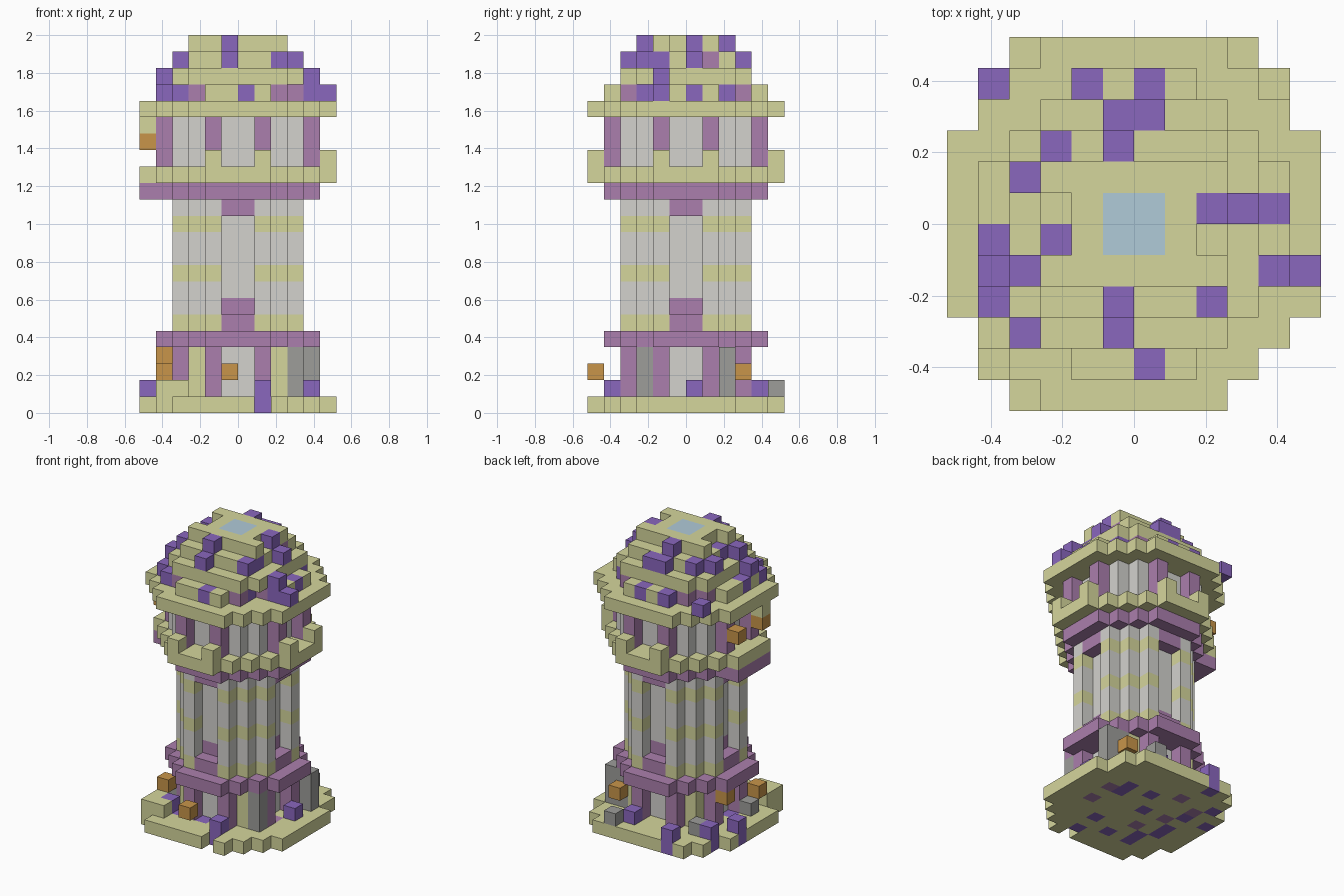
import bpy
import bmesh
import random

if "Cube" in bpy.data.objects:
    bpy.data.objects.remove(bpy.data.objects["Cube"], do_unlink=True)

LAYERS = 23
SIZE = 2 / LAYERS
COLUMNS = "abcdefghijkl"
HALF = len(COLUMNS) / 2


def srgb(code):
    channels = [int(code[n:n + 2], 16) / 255 for n in (0, 2, 4)]
    return [((c + 0.055) / 1.055) ** 2.4 if c > 0.04 else c / 12.92 for c in channels] + [1]


PALETTE = dict(khaki="d5d69c", purple="8a67be", mauve="ab7fad", pale_stone="d3d2ce",
               dark_stone="9d9d9a", amber="c8954a", glass="b0cbd9")
MATERIALS = {}
for label, code in PALETTE.items():
    mat = bpy.data.materials.new(label)
    mat.use_nodes = True
    mat.diffuse_color = srgb(code)
    mat.node_tree.nodes["Principled BSDF"].inputs["Base Color"].default_value = srgb(code)
    MATERIALS[label] = mat

# Every block of the tower: grid cell -> (part, colour)
blocks = {}


def centre(i, j):
    return i + 0.5 - HALF, HALF - j - 0.5


def cells(radius_sq, stretch=1.0):
    """Grid cells of a blocky disc."""
    for i in range(len(COLUMNS)):
        for j in range(len(COLUMNS)):
            x, y = centre(i, j)
            if x * x * stretch + y * y <= radius_sq:
                yield i, j


def disc(part, colour, layer, radius_sq, stretch=1.0):
    for i, j in cells(radius_sq, stretch):
        blocks[i, j, layer] = part, colour


def place(part, colour, layers, names):
    """Single blocks named by column letter then row letter, chessboard style."""
    for name in names.split():
        for k in layers:
            blocks[COLUMNS.index(name[0]), COLUMNS.index(name[1]), k] = part, colour


def remove(layers, names):
    for name in names.split():
        for k in layers:
            blocks.pop((COLUMNS.index(name[0]), COLUMNS.index(name[1]), k), None)


def walls(part, layers, radius, corner, bands=(), sills=(), lintels=(), pilasters=True):
    """Round wall with one recessed window on each of the four sides."""
    for k in layers:
        for i, j in cells(radius * radius * 0.92):
            x, y = centre(i, j)
            near, far = sorted((abs(x), abs(y)))
            front = far > radius - 1
            colour = "pale_stone"
            if near < 1:
                if front and k not in sills[:1] and k not in lintels:
                    continue
                if k in sills or k in lintels:
                    colour = "mauve"
            elif k in bands:
                colour = "khaki"
            elif pilasters and front and near < 2:
                colour = "mauve"
            elif not front:
                colour = corner
            blocks[i, j, k] = part, colour


# Base slab with worn blocks showing underneath
disc("base_slab", "khaki", 0, 43.5, 1.05)
remove([0], "kk jl hl")
rng = random.Random(4)
for i, j in cells(20):
    pick = rng.random()
    if pick < 0.27:
        blocks[i, j, 0] = "base_slab", "purple" if pick < 0.18 else "mauve"

# Lower room, shaft and upper room
walls("lower_room", range(1, 4), 4, "khaki")
disc("lower_ring", "mauve", 4, 23)
walls("shaft", range(5, 13), 4, "pale_stone", bands=(5, 8, 11), sills=(5, 6),
      lintels=(12,), pilasters=False)
disc("upper_ring", "mauve", 13, 23)
place("upper_ring", "mauve", [13], "ae af ag ah")
disc("balcony", "khaki", 14, 33)
remove([14], "bc cb bj ck jb kc jk kj")
place("balcony", "khaki", [15], "el hl le lh ea ha")
walls("upper_room", range(15, 18), 5, "pale_stone")
place("upper_room", "amber", [16], "ah ae")
place("upper_room", "khaki", [17], "ah")

# Eave and stepped dome
disc("eave", "khaki", 18, 37)
disc("dome", "khaki", 19, 23)
for i, j in cells(23):
    if max(map(abs, centre(i, j))) < 4:
        blocks[i, j, 19] = "dome", "mauve"
remove([19], "ji")
disc("dome", "khaki", 20, 18.6)
for name in "defghi":
    place("dome", "khaki", [21], " ".join(name + row for row in "defghi"))
    place("dome", "khaki", [22], " ".join(name + row for row in "efgh"))
remove([22], "df dg ig")
place("dome", "mauve", [21], "ie")
place("dome", "glass", [22], "ff gf fg gg")

# Purple blocks scattered over the dome
place("dome_blocks", "purple", [22], "fd fi if")
place("dome_blocks", "purple", [21], "ii ih jf fj fc gc dd dg ch ce")
place("dome_blocks", "purple", [20], "kh bh")
place("dome_blocks", "purple", [19], "kf lh kh gk cj bi bg bb eb gb ii jd")

# Rubble around the foot of the tower
place("rubble", "khaki", [1], "bk ck bj")
place("rubble", "purple", [0, 1], "hk ae bc da")
place("rubble", "purple", [1], "cj kf hb")
place("rubble", "dark_stone", range(1, 4), "jd kd ji")
place("rubble", "dark_stone", [1], "cc bh ia")
place("rubble", "amber", [2], "fl bi jc")
place("rubble", "amber", [3], "be")


def cube_face(axis, sign):
    """Corner offsets of one cube side, wound to face outwards."""
    corners = []
    for a, b in ((0, 0), (1, 0), (1, 1), (0, 1)):
        corner = [0, 0, 0]
        corner[axis] = int(sign > 0)
        corner[(axis + 1) % 3] = a
        corner[(axis + 2) % 3] = b
        corners.append(corner)
    return corners if sign > 0 else corners[::-1]


# Turn the blocks into one mesh per part, keeping only the outer faces
labels = list(PALETTE)
for part in dict.fromkeys(p for p, c in blocks.values()):
    bm = bmesh.new()
    verts = {}
    for (i, j, k), (owner, colour) in blocks.items():
        if owner != part:
            continue
        for axis in range(3):
            for sign in (-1, 1):
                step = [0, 0, 0]
                step[axis] = sign
                if (i + step[0], j - step[1], k + step[2]) in blocks:
                    continue
                quad = []
                for dx, dy, dz in cube_face(axis, sign):
                    key = i + dx, j - dy, k + dz
                    if key not in verts:
                        verts[key] = bm.verts.new(((key[0] - HALF) * SIZE,
                                                   (HALF - key[1] - 1) * SIZE, key[2] * SIZE))
                    quad.append(verts[key])
                bm.faces.new(quad).material_index = labels.index(colour)
    mesh = bpy.data.meshes.new(part)
    bm.to_mesh(mesh)
    bm.free()
    for label in labels:
        mesh.materials.append(MATERIALS[label])
    bpy.context.collection.objects.link(bpy.data.objects.new(part, mesh))
